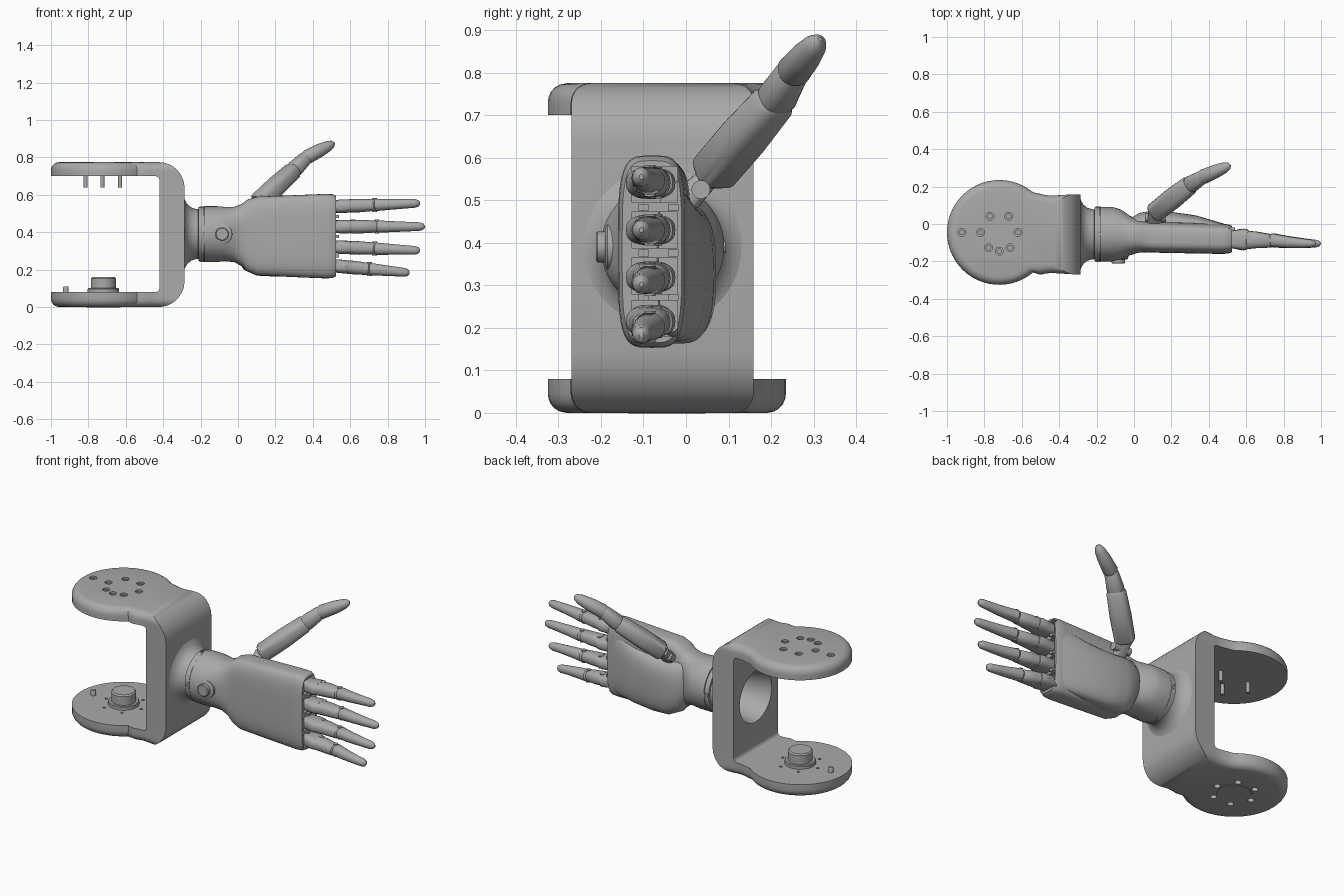
import bpy, bmesh, math
from mathutils import Matrix, Vector

if "Cube" in bpy.data.objects:
    bpy.data.objects.remove(bpy.data.objects["Cube"], do_unlink=True)

grey = bpy.data.materials.new("mid_grey")
grey.use_nodes = True
grey.diffuse_color = (0.4, 0.4, 0.4, 1)
grey.node_tree.nodes["Principled BSDF"].inputs["Base Color"].default_value = (0.4, 0.4, 0.4, 1)

AXIS_Y, AXIS_Z = -0.055, 0.39      # centre line of the wrist
HUB = (-0.72, -0.045)              # centre of the round mounting plates


def skin(name, rings, mat=None):
    """Join equal rings of points into a closed, smooth-shaded solid."""
    bm = bmesh.new()
    loops = [[bm.verts.new(p) for p in ring] for ring in rings]
    n = len(loops[0])
    for a, b in zip(loops, loops[1:]):
        for i in range(n):
            j = (i + 1) % n
            bm.faces.new((a[i], a[j], b[j], b[i]))
    bm.faces.new(loops[0][::-1])
    bm.faces.new(loops[-1])
    bmesh.ops.recalc_face_normals(bm, faces=bm.faces)
    mesh = bpy.data.meshes.new(name)
    bm.to_mesh(mesh)
    bm.free()
    mesh.materials.append(grey)
    ob = bpy.data.objects.new(name, mesh)
    bpy.context.collection.objects.link(ob)
    if mat:
        mesh.transform(mat)
    smooth(ob)
    return ob


def smooth(ob):
    bpy.ops.object.select_all(action="DESELECT")
    ob.select_set(True)
    bpy.context.view_layer.objects.active = ob
    bpy.ops.object.shade_smooth_by_angle(angle=math.radians(35))


def loft(name, sections, mat=None, n=32):
    """Sections along x: (x, y centre, z centre, y radius, z radius, squareness)."""
    rings = []
    for x, yc, zc, ry, rz, k in sections:
        ring = []
        for i in range(n):
            c, s = math.cos(math.tau * i / n), math.sin(math.tau * i / n)
            ring.append((x, yc + ry * math.copysign(abs(c) ** (2 / k), c),
                         zc + rz * math.copysign(abs(s) ** (2 / k), s)))
        rings.append(ring)
    return skin(name, rings, mat)


def lathe(name, profile, origin, direction, n=24):
    """Round part from (distance, radius) pairs along a direction."""
    turn = Vector((1, 0, 0)).rotation_difference(Vector(direction)).to_matrix().to_4x4()
    return loft(name, [(t, 0, 0, r, r, 2) for t, r in profile],
                Matrix.Translation(origin) @ turn, n)


def box(name, lo, hi, bevel=0):
    rings = [[(x, y, z) for x, y in ((lo[0], lo[1]), (hi[0], lo[1]), (hi[0], hi[1]), (lo[0], hi[1]))]
             for z in (lo[2], hi[2])]
    ob = skin(name, rings)
    if bevel:
        bm = bmesh.new()
        bm.from_mesh(ob.data)
        bmesh.ops.bevel(bm, geom=bm.edges[:], offset=bevel, segments=3, affect="EDGES", profile=0.5)
        bm.to_mesh(ob.data)
        bm.free()
        smooth(ob)
    return ob


def cut(target, cutters):
    for c in cutters:
        c.hide_render = True
        mod = target.modifiers.new("cut", "BOOLEAN")
        mod.operation, mod.solver, mod.object = "DIFFERENCE", "EXACT", c
        bpy.context.view_layer.objects.active = target
        bpy.ops.object.modifier_apply(modifier=mod.name)
        bpy.data.objects.remove(c, do_unlink=True)
    smooth(target)


# --- C-shaped mounting bracket: rounded plan, softened top and bottom, hollowed out
def corner(h, r):
    return r - math.sqrt(r * r - max(r - h, 0) ** 2)


def plan(z, h):
    d, xr = corner(h, 0.045), -0.285 - corner(h, 0.14)
    pts = []
    for i in range(41):
        a = math.radians(50 + 260 * i / 40)
        pts.append((HUB[0] + (0.28 - d) * math.cos(a), HUB[1] + (0.28 - d) * math.sin(a), z))
    side = [(-0.5, 0.216), (-0.47, 0.209), (-0.435, 0.207), (xr, 0.214)]
    low = [(x, AXIS_Y - w + d, z) for x, w in side]
    high = [(x, AXIS_Y + w - d, z) for x, w in reversed(side)]
    return pts + low + high


steps = [0, 0.003, 0.01, 0.02, 0.032, 0.045, 0.07, 0.1, 0.14]
bracket = skin("wrist_bracket", [plan(h, h) for h in steps]
               + [plan(0.775 - h, h) for h in reversed(steps)])
bore = [(0, 0.155), (0.26, 0.1)]
cutters = [box("opening_cutter", (-1.3, -0.6, 0.08), (-0.42, 0.6, 0.70), 0.02),
           lathe("bore_cutter", bore, (-0.44, AXIS_Y, AXIS_Z), (1, 0, 0), 40)]
# screw holes in the top plate
ring_angles = (60, 120, 180, 235, 270, 305, 0)
top_holes = [(HUB[0] + 0.1 * math.cos(math.radians(a)), HUB[1] + 0.1 * math.sin(math.radians(a)))
             for a in ring_angles]
for x, y in top_holes + [(-0.92, HUB[1])]:
    cutters.append(lathe("hole_cutter", [(0, 0.012), (0.03, 0.012), (0.03, 0.021), (0.1, 0.021)],
                         (x, y, 0.735), (0, 0, 1), 16))
# screw holes under and inside the bottom plate
for i in range(6):
    a = math.tau * i / 6
    x, y = HUB[0] + 0.115 * math.cos(a), HUB[1] + 0.115 * math.sin(a)
    cutters.append(lathe("hole_cutter", [(-0.02, 0.018), (0.03, 0.018), (0.03, 0.008), (0.1, 0.008)],
                         (x, y, 0), (0, 0, 1), 16))
cut(bracket, cutters)
lathe("bottom_cover", [(0, 0.092), (0.004, 0.09)], (*HUB, 0.002), (0, 0, -1), 40)

# flared neck with a tapered bore
neck = lathe("neck", [(-0.02, 0.2), (0.005, 0.2), (0.012, 0.18), (0.025, 0.158), (0.045, 0.142),
                      (0.07, 0.134), (0.1, 0.132)], (-0.295, AXIS_Y, AXIS_Z), (1, 0, 0), 48)
cut(neck, [lathe("neck_cutter", bore, (-0.44, AXIS_Y, AXIS_Z), (1, 0, 0), 40)])

# pegs, boss and locating pin between the plates
for x, y in ((-0.815, -0.045), (-0.725, -0.145), (-0.63, -0.045)):
    lathe("hanging_peg", [(0, 0.011), (0.07, 0.011)], (x, y, 0.71), (0, 0, -1), 16)
lathe("round_boss", [(0, 0.084), (0.022, 0.084), (0.026, 0.08), (0.026, 0.067), (0.078, 0.067),
                     (0.086, 0.06)], (*HUB, 0.075), (0, 0, 1), 40)
lathe("locating_pin", [(0, 0.015), (0.03, 0.015), (0.035, 0.012)], (-0.92, HUB[1], 0.075), (0, 0, 1), 16)

# --- wrist collar, rivets and front button
lathe("wrist_collar", [(0, 0.13), (0.002, 0.144), (0.03, 0.144), (0.032, 0.138), (0.037, 0.138)],
      (-0.213, AXIS_Y, AXIS_Z), (1, 0, 0), 48)
for d in ((0, -1, 0), (0, 1, 0), (0, 0, 1), (0, 0, -1)):
    lathe("collar_rivet", [(0.13, 0.014), (0.148, 0.014), (0.148, 0.007), (0.143, 0.007)],
          (-0.193, AXIS_Y, AXIS_Z), d, 16)
lathe("button_seat", [(0, 0.058), (0.085, 0.054), (0.09, 0.046)], (-0.085, -0.1, AXIS_Z), (0, -1, 0), 32)
lathe("front_button", [(0, 0.036), (0.108, 0.036), (0.112, 0.031)], (-0.085, -0.1, AXIS_Z), (0, -1, 0), 32)

# --- wrist and hand body
hand = loft("hand_body", [
    (-0.18, -0.055, 0.39, 0.145, 0.149, 2), (-0.11, -0.055, 0.39, 0.145, 0.149, 2),
    (-0.07, -0.057, 0.39, 0.134, 0.145, 2.1), (-0.02, -0.062, 0.388, 0.105, 0.148, 2.4),
    (0.02, -0.066, 0.385, 0.088, 0.166, 2.8), (0.05, -0.068, 0.382, 0.084, 0.192, 3.4),
    (0.1, -0.07, 0.38, 0.083, 0.21, 4), (0.3, -0.075, 0.379, 0.082, 0.219, 4),
    (0.47, -0.08, 0.379, 0.08, 0.226, 4), (0.505, -0.08, 0.379, 0.078, 0.224, 4),
    (0.525, -0.08, 0.379, 0.07, 0.214, 4)], n=56)
# fingers: root height, tip length and splay
fingers = {"index": (0.537, 0.975, 0.018), "middle": (0.43, 1.0, 0.0),
           "ring": (0.322, 0.975, -0.02), "little": (0.222, 0.92, -0.044)}
cut(hand, [box("slot_cutter", (0.46, -0.128, z - 0.042), (0.6, -0.02, z + 0.042))
           for z, _, _ in fingers.values()])

# fleshy pad on the palm side
loft("palm_pad", [
    (-0.02, -0.03, 0.385, 0.06, 0.1, 2.2), (0.03, -0.02, 0.35, 0.08, 0.15, 2.4),
    (0.1, -0.015, 0.33, 0.086, 0.162, 2.8), (0.2, -0.015, 0.325, 0.08, 0.162, 2.8),
    (0.33, -0.02, 0.335, 0.066, 0.166, 2.8), (0.46, -0.03, 0.36, 0.038, 0.18, 2.8),
    (0.5, -0.035, 0.37, 0.03, 0.18, 2.8)], n=48)

# --- four jointed fingers
for label, (z, tip, splay) in fingers.items():
    s = (tip - 0.5) / 0.5
    lean = Matrix.Translation((0.5, 0, z)) @ Matrix.Rotation(-math.atan2(splay, 0.47), 4, "Y")
    parts = {
        "knuckle": [(-0.03, -0.08, 0, 0.045, 0.03, 3), (0.05, -0.083, 0, 0.05, 0.036, 3),
                    (0.09, -0.083, 0, 0.058, 0.036, 2.6), (0.115, -0.082, 0, 0.05, 0.033, 2.6)],
        "middle_segment": [(0.1, -0.085, 0, 0.04, 0.03, 2.4), (0.108, -0.085, 0, 0.049, 0.036, 2.4),
                           (0.16, -0.085, 0, 0.044, 0.036, 2.4), (0.235, -0.09, 0, 0.036, 0.032, 2.4),
                           (0.243, -0.09, 0, 0.03, 0.027, 2.4)],
        "fingertip": [(0.235, -0.088, 0, 0.03, 0.026, 2.2), (0.25, -0.086, 0, 0.036, 0.033, 2.2),
                      (0.33, -0.096, 0, 0.031, 0.029, 2.1), (0.42, -0.103, 0, 0.025, 0.025, 2),
                      (0.47, -0.105, 0, 0.021, 0.023, 2), (0.49, -0.105, 0, 0.015, 0.017, 2),
                      (0.499, -0.105, 0, 0.005, 0.006, 2)]}
    for part, secs in parts.items():
        loft(f"{label}_{part}", [(x * s, *rest) for x, *rest in secs], lean, 24)
    for x, y, r in ((0.115 * s, -0.07, 0.014), (0.242 * s, -0.085, 0.013)):
        lathe(f"{label}_joint_pin", [(-0.037, r), (0.037, r)], lean @ Vector((x, y, 0)), (0, 0, 1), 16)

# hinge tabs between the fingers
for z in (0.483, 0.376, 0.272):
    for y in (-0.1, -0.03):
        box("hinge_tab", (0.49, y - 0.012, z - 0.008), (0.54, y + 0.012, z + 0.008))

# --- thumb: hinge, long segment, middle joint and tip
def limb(name, start, end, sections):
    a, b = Vector(start), Vector(end)
    frame = Matrix.Translation(a) @ (b - a).to_track_quat("X", "Z").to_matrix().to_4x4()
    long = (b - a).length
    loft(name, [(t * long, 0, 0, ry, rz, k) for t, ry, rz, k in sections], frame, 28)


root, mid, joint, tip = (0.11, 0.06, 0.56), (0.30, 0.21, 0.735), (0.365, 0.25, 0.80), (0.515, 0.315, 0.878)
limb("thumb_hinge", (0.11, -0.02, 0.48), root, [(0, 0.04, 0.035, 3), (1.1, 0.035, 0.025, 3)])
lathe("thumb_hinge_pin", [(-0.055, 0.022), (0.055, 0.022)], (0.115, 0.035, 0.525), (1, 0, 0), 20)
limb("thumb_segment", root, mid, [(0, 0.046, 0.04, 3), (0.04, 0.054, 0.048, 3), (0.5, 0.057, 0.05, 2.7),
                                  (0.95, 0.052, 0.045, 2.6), (1, 0.044, 0.038, 2.6)])
limb("thumb_joint", mid, joint, [(-0.2, 0.036, 0.034, 2.5), (0.1, 0.046, 0.042, 2.5),
                                 (0.9, 0.038, 0.036, 2.5), (1.1, 0.032, 0.03, 2.5)])
limb("thumb_tip", joint, tip, [(-0.05, 0.033, 0.031, 2.2), (0.05, 0.04, 0.038, 2.2), (0.5, 0.036, 0.036, 2),
                               (0.8, 0.029, 0.028, 2), (0.94, 0.019, 0.018, 2), (1, 0.005, 0.005, 2)])
